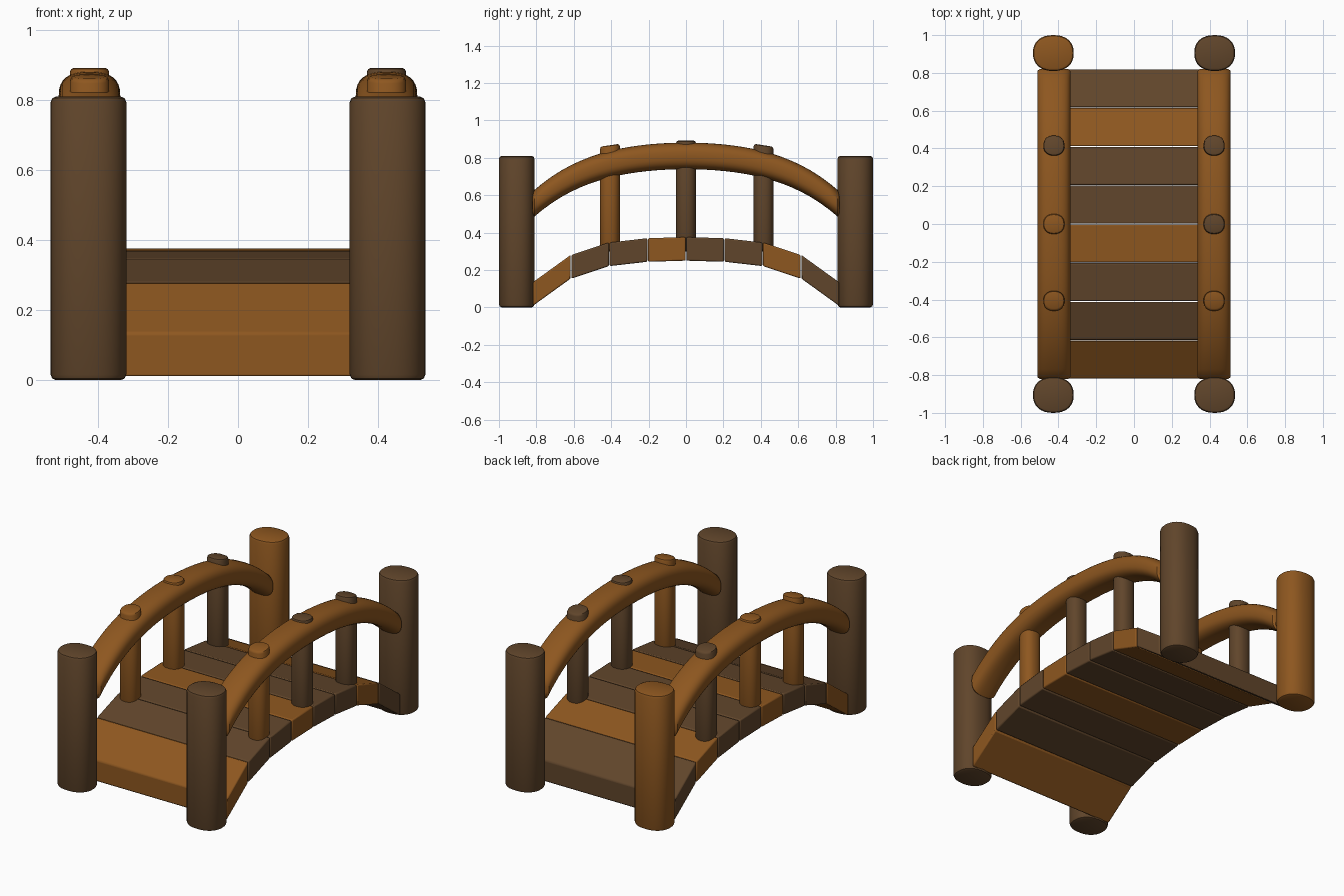
import bpy, math
from mathutils import Vector

if "Cube" in bpy.data.objects:
    bpy.data.objects.remove(bpy.data.objects["Cube"])


def material(name, color):
    m = bpy.data.materials.new(name)
    m.diffuse_color = (*color, 1)
    m.use_nodes = True
    m.node_tree.nodes["Principled BSDF"].inputs["Base Color"].default_value = m.diffuse_color
    return m


LIGHT = material("light_wood", (0.27, 0.095, 0.014))
DARK = material("dark_wood", (0.118, 0.06, 0.024))


def loft(name, rings, mat, angle=40):
    """Skin a list of equal-length rings and cap both ends."""
    n = len(rings[0])
    verts = [p for r in rings for p in r]
    faces = [(i * n + j, i * n + (j + 1) % n, (i + 1) * n + (j + 1) % n, (i + 1) * n + j)
             for i in range(len(rings) - 1) for j in range(n)]
    faces.append(tuple(reversed(range(n))))
    faces.append(tuple(range(len(verts) - n, len(verts))))
    me = bpy.data.meshes.new(name)
    me.from_pydata(verts, [], faces)
    me.materials.append(mat)
    ob = bpy.data.objects.new(name, me)
    bpy.context.collection.objects.link(ob)
    bpy.context.view_layer.objects.active = ob
    ob.select_set(True)
    bpy.ops.object.mode_set(mode='EDIT')
    bpy.ops.mesh.select_all(action='SELECT')
    bpy.ops.mesh.normals_make_consistent(inside=False)
    bpy.ops.object.mode_set(mode='OBJECT')
    bpy.ops.object.shade_smooth_by_angle(angle=math.radians(angle))
    ob.select_set(False)
    return ob


def oval(a, b, power=2.3, n=32):
    """Slightly squared ellipse outline."""
    pts = []
    for i in range(n):
        t = 2 * math.pi * i / n
        c, s = math.cos(t), math.sin(t)
        pts.append((a * math.copysign(abs(c) ** (2 / power), c),
                    b * math.copysign(abs(s) ** (2 / power), s)))
    return pts


def upright(name, x, y, a, b, z0, z1, bevel, mat, tilt=0.0):
    """Vertical log with rounded ends; tilt slopes its top."""
    rings = []
    for z, inset in ((z0, bevel), (z0 + bevel * 0.3, bevel * 0.3), (z0 + bevel, 0),
                     (z1 - bevel, 0), (z1 - bevel * 0.3, bevel * 0.3), (z1, bevel)):
        slope = tilt if z > z1 - 2 * bevel else 0
        rings.append([Vector((x + u, y + v, z + slope * v))
                      for u, v in oval(a - inset, b - inset)])
    return loft(name, rings, mat)


# corner posts
for side, sx in (("left", -1), ("right", 1)):
    for end, sy in (("front", -1), ("back", 1)):
        mat = LIGHT if (sx, sy) == (-1, 1) else DARK
        upright(f"post_{end}_{side}", sx * 0.427, sy * 0.905, 0.108, 0.095, 0, 0.81, 0.016, mat)

# arched handrails
for side, sx in (("left", -1), ("right", 1)):
    rings = []
    ys = [-0.82 + 1.64 * i / 32 for i in range(33)]
    stations = [(-0.82, 0.012)] + [(y, 0) for y in [-0.81] + ys[1:-1] + [0.81]] + [(0.82, 0.012)]
    for y, inset in stations:
        zc = 0.81 - 0.228 * y ** 2 - 0.24 * y ** 4
        rings.append([Vector((sx * 0.424 + u, y, zc + v))
                      for u, v in oval(0.088 - inset, 0.071 - inset, 2.6)])
    loft(f"handrail_{side}", rings, LIGHT)

# balusters poking through the rails
colors = {-1: (LIGHT, LIGHT, DARK), 1: (LIGHT, DARK, DARK)}
for side, sx in (("left", -1), ("right", 1)):
    for i, (y, top) in enumerate(((-0.407, 0.867), (0, 0.892), (0.415, 0.867))):
        upright(f"baluster_{side}_{i + 1}", sx * 0.424, y, 0.056, 0.053, 0.3, top, 0.012,
                colors[sx][i], tilt=-0.15 * y / 0.41)

# arched deck planks
tops = [0.135, 0.28, 0.347, 0.37, 0.376, 0.37, 0.347, 0.28, 0.135]
for i in range(8):
    y0, y1 = -0.82 + 0.205 * i, -0.82 + 0.205 * (i + 1)
    g = 0.002
    section = [(y0 + g, tops[i] - 0.126), (y1 - g, tops[i + 1] - 0.126),
               (y1 - g, tops[i + 1]), (y0 + g, tops[i])]
    rings = [[Vector((x, y, z)) for y, z in section] for x in (-0.5, 0.5)]
    plank = loft(f"deck_plank_{i + 1}", rings, LIGHT if i % 3 == 0 else DARK, 30)
    bev = plank.modifiers.new("soft_edges", 'BEVEL')
    bev.width = 0.007
    bev.segments = 2
